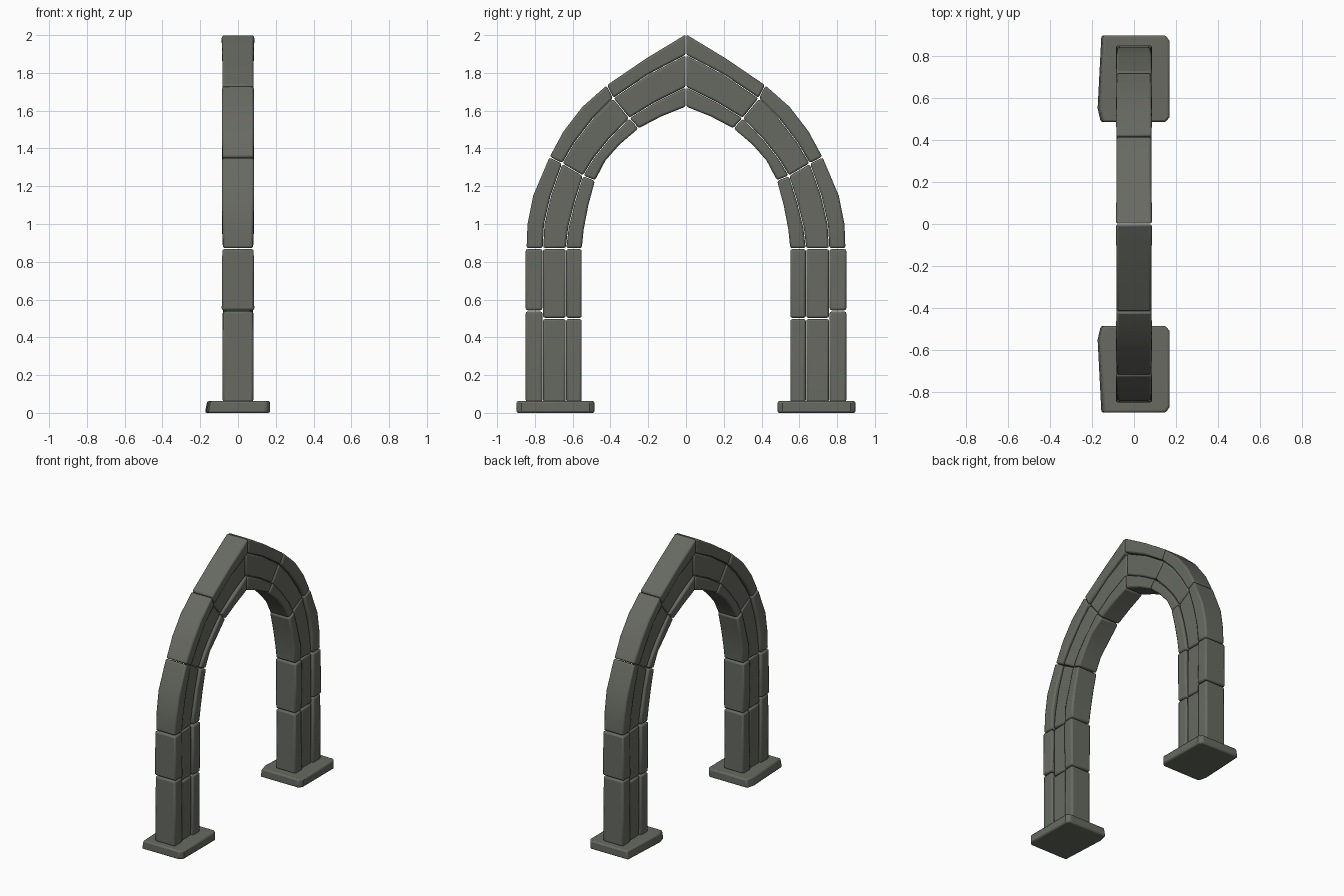
import bpy, random
from mathutils import Vector

if "Cube" in bpy.data.objects:
    bpy.data.objects.remove(bpy.data.objects["Cube"])

random.seed(4)
stone = bpy.data.materials.new("grey_green_stone")
stone.diffuse_color = (0.135, 0.143, 0.12, 1)
stone.use_nodes = True
stone.node_tree.nodes["Principled BSDF"].inputs["Base Color"].default_value = stone.diffuse_color


def finish(name, verts, faces, bevel):
    """Make the mesh, round its edges and mirror it to the other half of the arch."""
    me = bpy.data.meshes.new(name)
    me.from_pydata(verts, [], faces)
    ob = bpy.data.objects.new(name, me)
    bpy.context.collection.objects.link(ob)
    me.materials.append(stone)
    b = ob.modifiers.new("rounded", 'BEVEL')
    b.width, b.segments, b.limit_method, b.angle_limit = bevel, 2, 'ANGLE', 0.7
    m = ob.modifiers.new("other_side", 'MIRROR')
    m.use_axis = (False, True, False)
    m.use_mirror_merge = False
    bpy.ops.object.select_all(action='DESELECT')
    ob.select_set(True)
    bpy.context.view_layer.objects.active = ob
    bpy.ops.object.shade_smooth_by_angle(angle=0.6)
    return ob


def block(name, stations, depth, gap=0.003):
    """One stone: stations are (outer, inner) points in the y-z plane along the ring."""
    st = [[Vector(a), Vector(b)] for a, b in stations]
    # pull the ends back to leave a thin joint
    ends = []
    for i, j in ((0, 1), (-1, -2)):
        ends.append([p + (q - p).normalized() * gap for p, q in zip(st[i], st[j])])
    st[0], st[-1] = ends
    verts = []
    for a, b in st:
        d = (b - a).normalized() * 0.002
        a, b = a + d * 0.5, b - d
        x0 = depth + random.uniform(-0.004, 0.004)
        x1 = depth + random.uniform(-0.004, 0.004)
        verts += [(-x0, *a), (x0, *a), (x1, *b), (-x1, *b)]
    n = len(st)
    faces = [(3, 2, 1, 0), tuple(4 * (n - 1) + k for k in range(4))]
    for s in range(n - 1):
        for k in range(4):
            p, q = 4 * s + k, 4 * s + (k + 1) % 4
            faces.append((p, q, q + 4, p + 4))
    ob = finish(name, verts, faces, 0.011)
    return ob


# curve stations: points on the four ring edges, outside to inside
ARCH = [
    [(.845, .87), (.757, .87), (.635, .87), (.55, .87)],
    [(.84, 1.0), (.75, 1.0), (.622, .98), (.54, .97)],
    [(.81, 1.15), (.715, 1.15), (.59, 1.11), (.515, 1.1)],
    [(.723, 1.355), (.655, 1.32), (.545, 1.255), (.48, 1.23)],
    [(.65, 1.49), (.59, 1.43), (.49, 1.345), (.425, 1.335)],
    [(.55, 1.62), (.49, 1.56), (.41, 1.445), (.35, 1.42)],
    [(.42, 1.735), (.385, 1.665), (.30, 1.56), (.25, 1.505)],
    [(.21, 1.878), (.20, 1.79), (.16, 1.645), (.13, 1.568)],
    [(0, 2.005), (0, 1.895), (0, 1.725), (0, 1.62)],
]
EDGES = [.85, .758, .635, .55]
RINGS = [("outer", .083, .54), ("middle", .068, .50), ("inner", .079, .50)]

for r, (ring, depth, joint) in enumerate(RINGS):
    # leg stones
    for part, z0, z1 in (("lower_leg", .055, joint), ("upper_leg", joint, .87)):
        rows = [((EDGES[r], z), (EDGES[r + 1], z)) for z in (z0, (z0 + z1) / 2, z1)]
        block(f"{ring}_{part}_stone", rows, depth)
    # arch stones
    for part, a, b in (("spring", 0, 3), ("shoulder", 3, 6), ("crown", 6, 8)):
        rows = [(ARCH[i][r], ARCH[i][r + 1]) for i in range(a, b + 1)]
        block(f"{ring}_{part}_stone", rows, depth, 0.002)

# base slabs: an uneven outline, a little smaller at the top of one side
OUTLINE = [(-.157, .897), (.15, .897), (.17, .87), (.17, .51), (.15, .485),
           (-.16, .485), (-.175, .55)]
n = len(OUTLINE)
slab = [(x, y, 0) for x, y in OUTLINE]
slab += [(x + (.012 if x < 0 else 0), y, .063) for x, y in OUTLINE]
sides = [(i, i + n, (i + 1) % n + n, (i + 1) % n) for i in range(n)]
finish("base_slab", slab, [tuple(range(n)), tuple(range(2 * n - 1, n - 1, -1))] + sides, 0.01)
